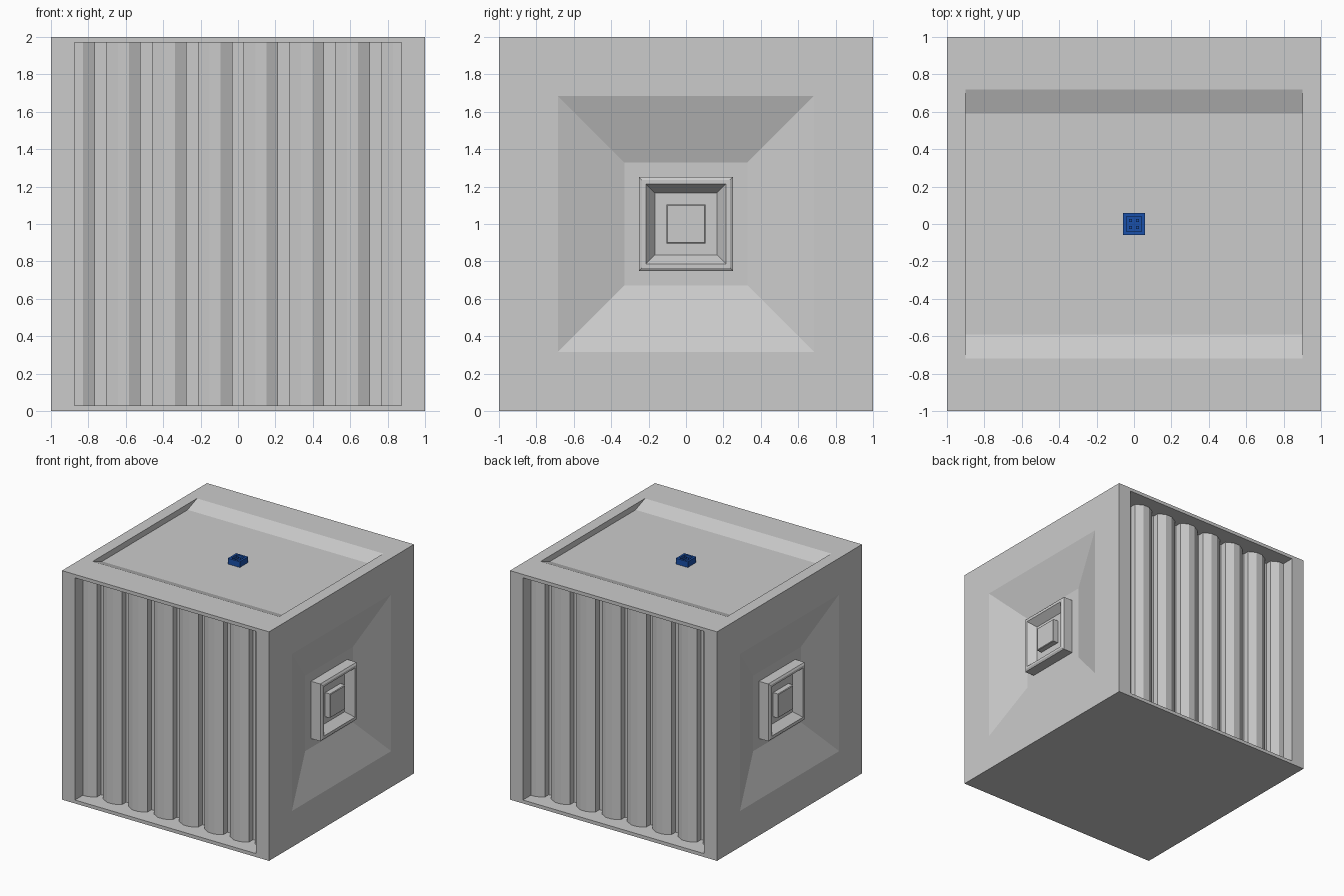
import bpy, bmesh
from math import pi
from mathutils import Matrix

if "Cube" in bpy.data.objects:
    bpy.data.objects.remove(bpy.data.objects["Cube"])

CENTRE = Matrix.Translation((0, 0, 1))
TOP = CENTRE
BOTTOM = CENTRE @ Matrix.Rotation(pi, 4, 'X')


def side(k):
    """Face frame: 0 front, 1 right, 2 back, 3 left (u across, v up, w outward)."""
    return CENTRE @ Matrix.Rotation(k * pi / 2, 4, 'Z') @ Matrix.Rotation(pi / 2, 4, 'X')


def nested(bm, frame, loops, fill=True, at=(0, 0)):
    """Bridge rectangles given as (half width, half height, depth below the cube face)."""
    prev = None
    for a, b, d in loops:
        ring = [bm.verts.new(frame @ Matrix.Translation((at[0] + s * a, at[1] + t * b, 1 - d)).translation)
                for s, t in ((-1, -1), (1, -1), (1, 1), (-1, 1))]
        if prev:
            for i in range(4):
                j = (i + 1) % 4
                bm.faces.new((prev[i], prev[j], ring[j], ring[i]))
        prev = ring
    if fill:
        bm.faces.new(prev)


def finish(bm, name, colour=None):
    bmesh.ops.remove_doubles(bm, verts=bm.verts, dist=1e-4)
    me = bpy.data.meshes.new(name)
    bm.to_mesh(me)
    bm.free()
    ob = bpy.data.objects.new(name, me)
    bpy.context.collection.objects.link(ob)
    if colour:
        mat = bpy.data.materials.new(name + "_colour")
        mat.diffuse_color = colour
        mat.use_nodes = True
        mat.node_tree.nodes["Principled BSDF"].inputs["Base Color"].default_value = mat.diffuse_color
        me.materials.append(mat)
    return ob


# Cube shell: recessed top, plain bottom, framed front/back, sloped recess left/right
bm = bmesh.new()
nested(bm, TOP, [(1, 1, 0), (.9, .72, 0), (.9, .59, .05)])
nested(bm, BOTTOM, [(1, 1, 0)])
for k in (0, 2):
    nested(bm, side(k), [(1, 1, 0), (.875, .97, 0), (.875, .97, .2)], fill=False)
for k in (1, 3):
    nested(bm, side(k), [(1, 1, 0), (.685, .685, 0), (.33, .33, .12)])
finish(bm, "cube_shell")

# Corrugated panels: faceted columns with narrow flat valleys
column = [(-.0925, .2), (-.0925, .145), (-.03, .11), (.03, .11), (.0925, .145), (.0925, .2)]
profile = [(-.875, .11)]
for i in range(8):
    c = -.8575 + .245 * i
    profile += [(c + x, d) for x, d in column if abs(c + x) < .875]
profile.append((.875, .11))
for k, name in ((0, "front_corrugated_panel"), (2, "back_corrugated_panel")):
    bm = bmesh.new()
    rows = [[bm.verts.new(side(k) @ Matrix.Translation((x, v, 1 - d)).translation)
             for x, d in profile] for v in (-.97, .97)]
    for i in range(len(profile) - 1):
        bm.faces.new((rows[0][i], rows[0][i + 1], rows[1][i + 1], rows[1][i]))
    finish(bm, name)

# Square sockets in the side recesses, each with a small centre block
for k, name in ((1, "right"), (3, "left")):
    bm = bmesh.new()
    nested(bm, side(k), [(.25, .25, .12), (.25, .25, .03), (.235, .235, .02),
                         (.215, .215, .02), (.165, .165, .085)])
    finish(bm, name + "_socket")
    bm = bmesh.new()
    nested(bm, side(k), [(.105, .105, .085), (.105, .105, .04), (.1, .1, .035)])
    finish(bm, name + "_socket_block")

# Blue button on top: rimmed tray with four studs
bm = bmesh.new()
nested(bm, TOP, [(.058, .058, .05), (.058, .058, 0), (.04, .04, 0), (.04, .04, .02)])
for sx in (-.018, .018):
    for sy in (-.018, .018):
        nested(bm, TOP, [(.008, .008, .02), (.008, .008, .01)], at=(sx, sy))
finish(bm, "top_button", (.01, .08, .4, 1))
